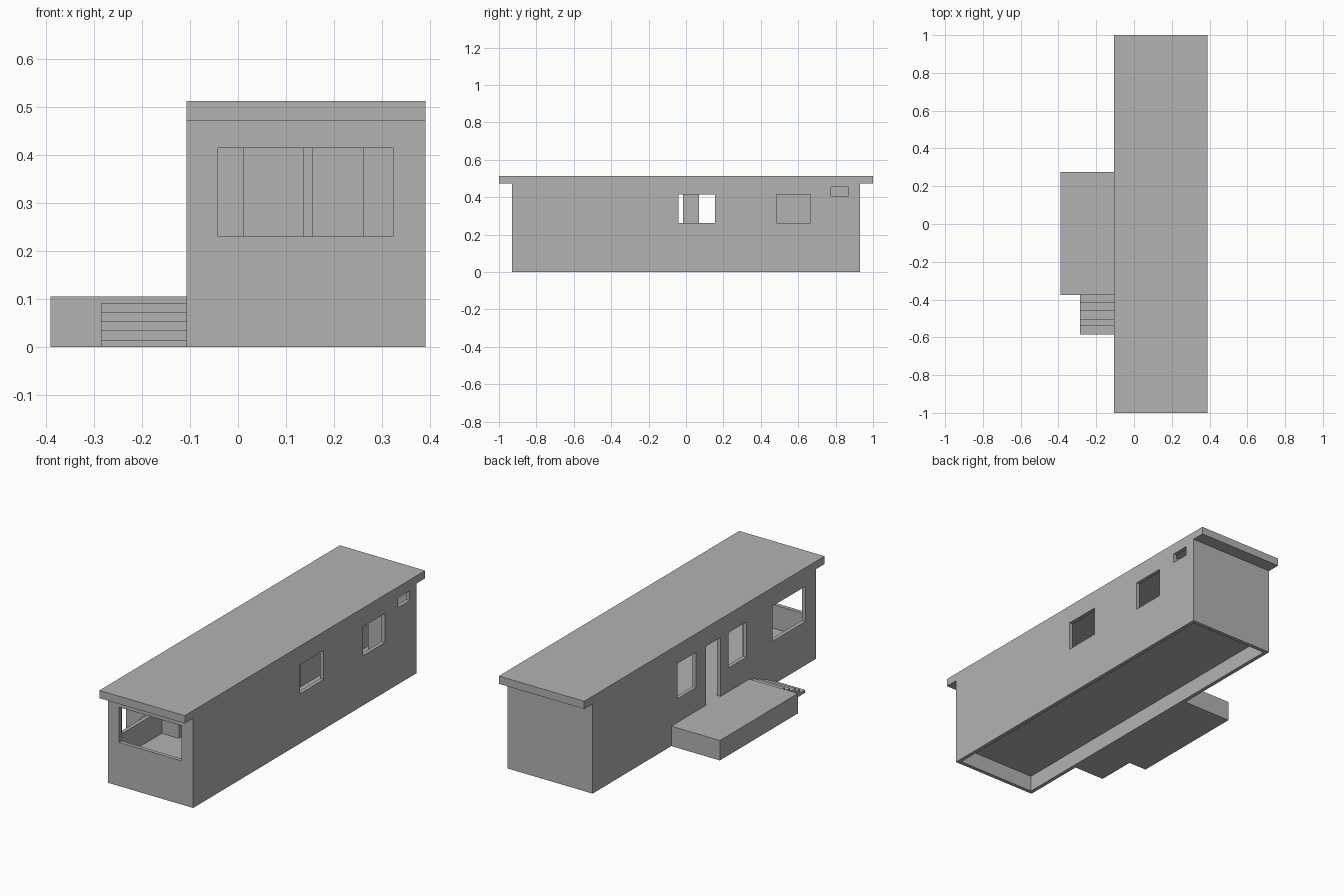
import bpy
import bmesh
from mathutils import Matrix, Vector

cube = bpy.data.objects.get("Cube")
if cube:
    bpy.data.objects.remove(cube, do_unlink=True)

grey = bpy.data.materials.new("plain_grey")
grey.use_nodes = True
grey.diffuse_color = (0.45, 0.45, 0.45, 1)
grey.node_tree.nodes["Principled BSDF"].inputs["Base Color"].default_value = (0.45, 0.45, 0.45, 1)


def boxes(name, ranges):
    """One object of boxes, each given as x, y and z ranges."""
    bm = bmesh.new()
    for r in ranges:
        low, high = Vector([a for a, b in r]), Vector([b for a, b in r])
        place = Matrix.Translation((low + high) / 2) @ Matrix.Diagonal((*(high - low), 1))
        bmesh.ops.create_cube(bm, size=1, matrix=place)
    return finish(name, bm)


def finish(name, bm):
    mesh = bpy.data.meshes.new(name)
    bm.to_mesh(mesh)
    bm.free()
    mesh.materials.append(grey)
    obj = bpy.data.objects.new(name, mesh)
    bpy.context.collection.objects.link(obj)
    return obj


def cut(target, ranges):
    """Cut boxes out of the target and drop the cutter."""
    cutter = boxes("cutter", ranges)
    cutter.hide_render = True
    mod = target.modifiers.new("cut", 'BOOLEAN')
    mod.operation, mod.solver, mod.object = 'DIFFERENCE', 'EXACT', cutter
    bpy.context.view_layer.objects.active = target
    bpy.ops.object.modifier_apply(modifier=mod.name)
    bpy.data.objects.remove(cutter, do_unlink=True)


X0, X1, Y, EAVE, DECK, T = -0.107, 0.39, 0.93, 0.472, 0.105, 0.02
inner_x, inner_y = (X0 + T, X1 - T), (T - Y, Y - T)
deck_side, other_side = (X0 - T, X0 + 2 * T), (X1 - 2 * T, X1 + T)
tall, short = (0.23, 0.415), (0.262, 0.415)

# Outer walls: a hollow tube with window and door openings
walls = boxes("outer_walls", [((X0, X1), (-Y, Y), (0, EAVE))])
cut(walls, [(inner_x, inner_y, (-1, 1))])
cut(walls, [
    ((-0.042, 0.323), (-Y - T, 2 * T - Y), tall),
    (deck_side, (-0.84, -0.565), tall),
    (deck_side, (-0.35, -0.2), tall),
    (deck_side, (-0.135, -0.015), (DECK, 0.415)),
    (deck_side, (0.07, 0.225), tall),
    (other_side, (-0.04, 0.155), short),
    (other_side, (0.485, 0.665), short),
    (other_side, (0.775, 0.87), (0.405, 0.455)),
])

# Floor, roof and rooms
boxes("floor", [(inner_x, inner_y, (0.085, DECK))])
boxes("roof", [((X0, X1), (-1, 1), (EAVE, 0.513))])
room_z = (DECK, EAVE)
boxes("front_partition", [((inner_x[0], 0.013), (-0.51, -0.49), room_z)])
boxes("corridor_wall", [((0.135, 0.155), (0.3, inner_y[1]), room_z)])
boxes("back_partition", [((0.26, inner_x[1]), (0.71, 0.73), room_z)])

# Deck beside the door
boxes("deck", [((-0.39, X0), (-0.375, 0.275), (0, DECK))])

# Steps: a stair profile pushed along x
edges = [-0.375, -0.415, -0.46, -0.505, -0.54, -0.585]
heights = [0.092, 0.073, 0.055, 0.035, 0.015]
profile = [(edges[0], 0)]
for i, h in enumerate(heights):
    profile += [(edges[i], h), (edges[i + 1], h)]
profile.append((edges[-1], 0))
bm = bmesh.new()
side = bm.faces.new([bm.verts.new((-0.285, y, z)) for y, z in profile])
pushed = bmesh.ops.extrude_face_region(bm, geom=[side], use_keep_orig=True)["geom"]
bmesh.ops.translate(bm, vec=(X0 + 0.285, 0, 0),
                    verts=[v for v in pushed if isinstance(v, bmesh.types.BMVert)])
bmesh.ops.recalc_face_normals(bm, faces=bm.faces)
finish("steps", bm)
